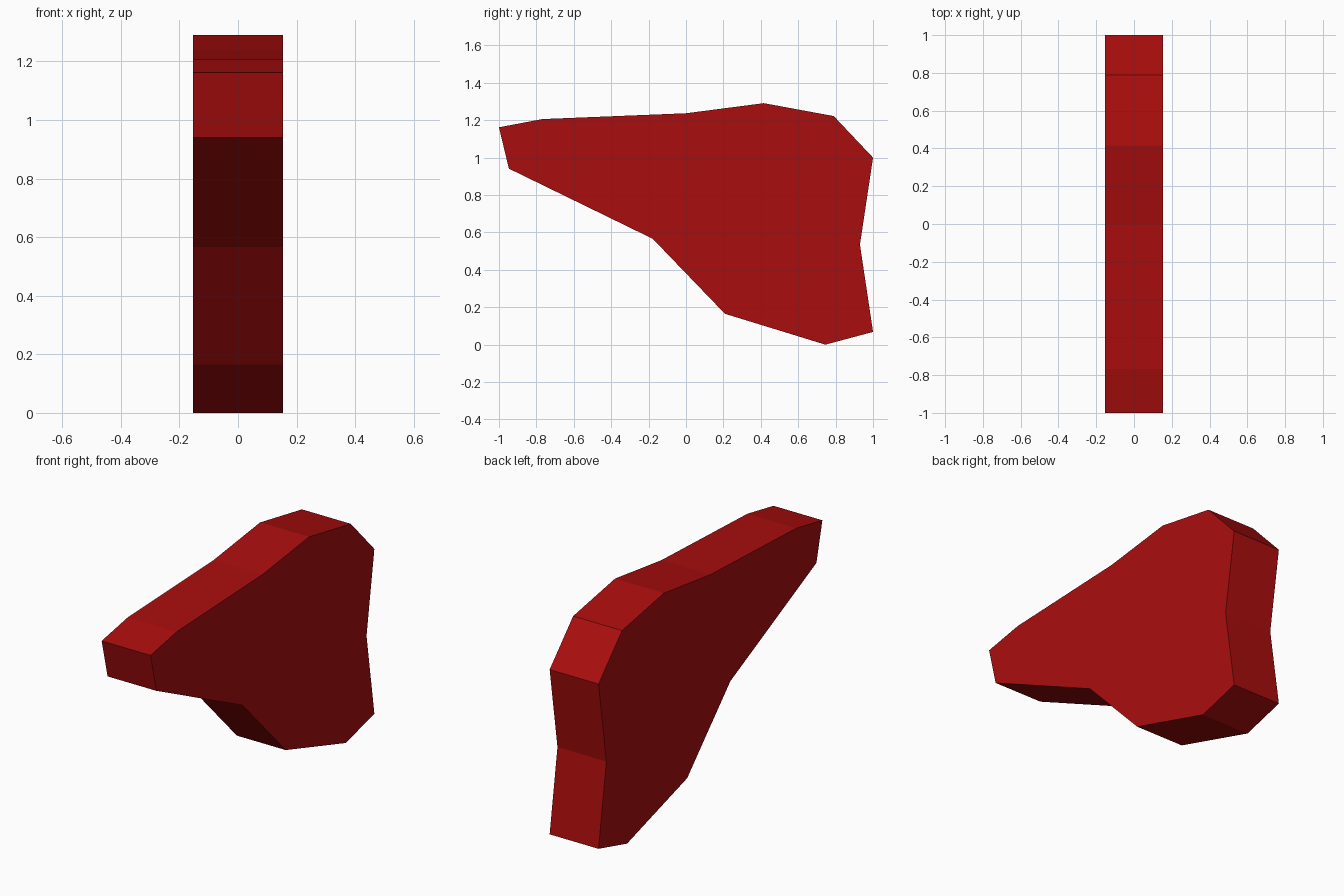
import bpy, bmesh
from mathutils import Vector

if "Cube" in bpy.data.objects:
    bpy.data.objects.remove(bpy.data.objects["Cube"])

HALF_WIDTH = 0.153

# Side outline (y, z), clockwise from the upper front tip
OUTLINE = [(-1.0, 1.162), (-0.767, 1.206), (0.0, 1.237), (0.416, 1.291),
           (0.79, 1.222), (1.0, 1.0), (0.93, 0.535), (1.0, 0.068),
           (0.745, 0.0), (0.208, 0.165), (-0.178, 0.566), (-0.947, 0.941)]

# Single dark red colour
red = bpy.data.materials.new("dark red")
red.diffuse_color = (0.40, 0.004, 0.004, 1.0)
red.use_nodes = True
red.node_tree.nodes["Principled BSDF"].inputs["Base Color"].default_value = red.diffuse_color

# Slab: the outline extruded across x
bm = bmesh.new()
profile = bm.faces.new([bm.verts.new((-HALF_WIDTH, y, z)) for y, z in OUTLINE])
extruded = bmesh.ops.extrude_face_region(bm, geom=[profile], use_keep_orig=True)
side = [v for v in extruded["geom"] if isinstance(v, bmesh.types.BMVert)]
bmesh.ops.translate(bm, verts=side, vec=Vector((2 * HALF_WIDTH, 0, 0)))
bmesh.ops.recalc_face_normals(bm, faces=bm.faces)

mesh = bpy.data.meshes.new("wedge_slab")
bm.to_mesh(mesh)
bm.free()
mesh.materials.append(red)
slab = bpy.data.objects.new("wedge_slab", mesh)
bpy.context.collection.objects.link(slab)
